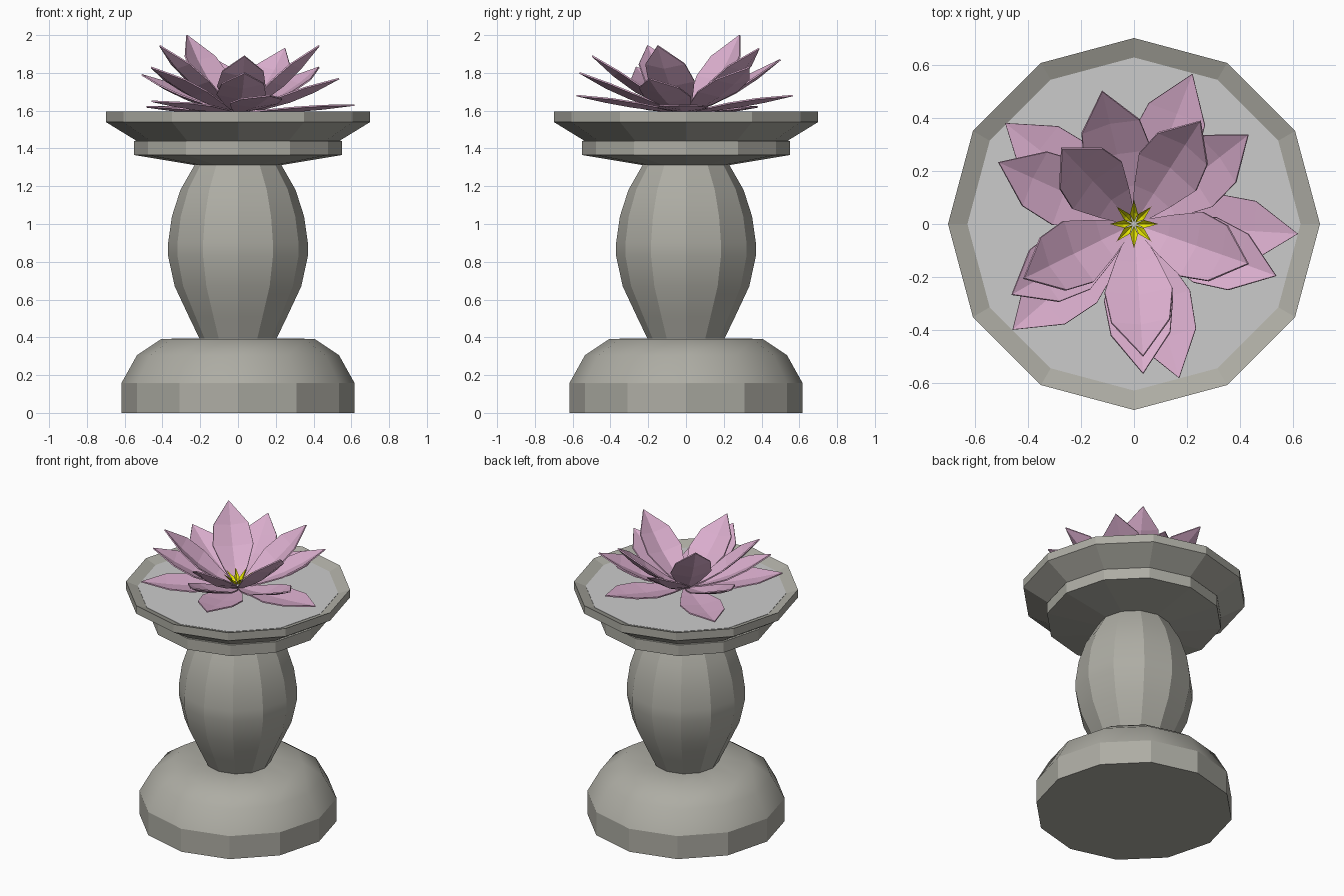
import bpy, bmesh, math
from mathutils import Vector

if "Cube" in bpy.data.objects:
    bpy.data.objects.remove(bpy.data.objects["Cube"])


def material(name, rgb):
    m = bpy.data.materials.new(name)
    m.diffuse_color = (*rgb, 1)
    m.use_nodes = True
    m.node_tree.nodes["Principled BSDF"].inputs["Base Color"].default_value = m.diffuse_color
    return m


stone = material("stone", (0.42, 0.415, 0.37))
pink = material("petal_pink", (0.70, 0.42, 0.61))
yellow = material("stamen_yellow", (0.85, 0.85, 0.0))


def finish(name, bm, mat=None, smooth_angle=None):
    bmesh.ops.recalc_face_normals(bm, faces=bm.faces[:])
    me = bpy.data.meshes.new(name)
    bm.to_mesh(me)
    bm.free()
    ob = bpy.data.objects.new(name, me)
    bpy.context.collection.objects.link(ob)
    if mat:
        me.materials.append(mat)
    if smooth_angle:
        bpy.ops.object.select_all(action='DESELECT')
        ob.select_set(True)
        bpy.context.view_layer.objects.active = ob
        bpy.ops.object.shade_smooth_by_angle(angle=math.radians(smooth_angle))
    return ob


def lathe(name, profile, mat=stone, smooth_angle=None, sides=12):
    """Revolve (radius, z) points and cap both ends."""
    bm = bmesh.new()
    rings = [[bm.verts.new((r * math.cos(2 * math.pi * i / sides),
                            r * math.sin(2 * math.pi * i / sides), z))
              for i in range(sides)] for r, z in profile]
    for a, b in zip(rings, rings[1:]):
        for i in range(sides):
            j = (i + 1) % sides
            bm.faces.new((a[i], a[j], b[j], b[i]))
    bm.faces.new(rings[0][::-1])
    bm.faces.new(rings[-1])
    return finish(name, bm, mat, smooth_angle)


# Pedestal
lathe("base_plinth", [(0.617, 0), (0.617, 0.158)])
lathe("base_dome", [(0.617, 0.158), (0.535, 0.305), (0.405, 0.392), (0.19, 0.394)],
      smooth_angle=40)
lathe("column", [(0.20, 0.385), (0.26, 0.51), (0.335, 0.67), (0.37, 0.83), (0.37, 0.90),
                 (0.35, 1.04), (0.305, 1.18), (0.225, 1.32)], smooth_angle=24)

# Basin
lathe("basin_collar", [(0.22, 1.31), (0.55, 1.365), (0.55, 1.44), (0.50, 1.445)])
lathe("basin", [(0.50, 1.435), (0.54, 1.442), (0.70, 1.54), (0.70, 1.595),
                (0.62, 1.563), (0.52, 1.525)])
lathe("water", [(0.627, 1.562), (0.627, 1.568)], mat=None)


def petal(name, tip, width, sag, cup):
    """Pointed, keeled petal running from the flower centre to its tip."""
    tip = Vector(tip)
    flat = Vector((tip.x, tip.y, 0)).normalized()
    root = flat * 0.03 + Vector((0, 0, 1.59))
    axis = tip - root
    side = Vector((-flat.y, flat.x, 0))
    up = axis.cross(side).normalized()
    stations = [(0, 0.2), (0.22, 0.62), (0.47, 1), (0.72, 0.86)]
    bm = bmesh.new()
    rows = []
    for t, w in stations:
        mid = root + axis * t - up * sag * math.sin(math.pi * t)
        rows.append([bm.verts.new(mid + side * width * w * s + up * cup * w * abs(s))
                     for s in (-1, 0, 1)])
    for a, b in zip(rows, rows[1:]):
        for k in (0, 1):
            bm.faces.new((a[k], a[k + 1], b[k + 1], b[k]))
    end = bm.verts.new(tip)
    for k in (0, 1):
        bm.faces.new((rows[-1][k], rows[-1][k + 1], end))
    ob = finish(name, bm, pink)
    mod = ob.modifiers.new("thickness", 'SOLIDIFY')
    mod.thickness = 0.008
    mod.offset = 0


# Water lily petals, three whorls by tip position
whorls = {
    "inner": (0.128, 0.035, 0.035, [(-0.272, 0.285, 2.0), (0.25, 0.387, 1.93),
              (0.43, -0.15, 1.945), (0.034, -0.497, 1.89), (-0.415, -0.205, 1.945)]),
    "middle": (0.13, 0.03, 0.03, [(0.43, 0.335, 1.83), (-0.12, 0.50, 1.87),
               (-0.51, 0.232, 1.79), (-0.46, -0.266, 1.83), (0.034, -0.563, 1.80),
               (0.535, -0.195, 1.77)]),
    "outer": (0.132, 0.012, 0.02, [(0.617, -0.037, 1.63), (0.22, 0.565, 1.68),
              (-0.485, 0.38, 1.62), (-0.457, -0.398, 1.65), (0.17, -0.58, 1.68)]),
}
for layer, (width, sag, cup, tips) in whorls.items():
    for n, tip in enumerate(tips, 1):
        petal(f"{layer}_petal_{n}", tip, width, sag, cup)

# Star of stamens
bm = bmesh.new()
for i in range(8):
    a = i * math.pi / 4

    def pt(r, z, da=0.0):
        return bm.verts.new((r * math.cos(a + da), r * math.sin(a + da), z))
    inner, left, right = pt(0.008, 1.605), pt(0.04, 1.635, 0.39), pt(0.04, 1.635, -0.39)
    tip, keel = pt(0.092, 1.68), pt(0.042, 1.622)
    for f in ((inner, right, keel), (inner, keel, left), (right, tip, keel), (keel, tip, left)):
        bm.faces.new(f)
finish("stamens", bm, yellow)
